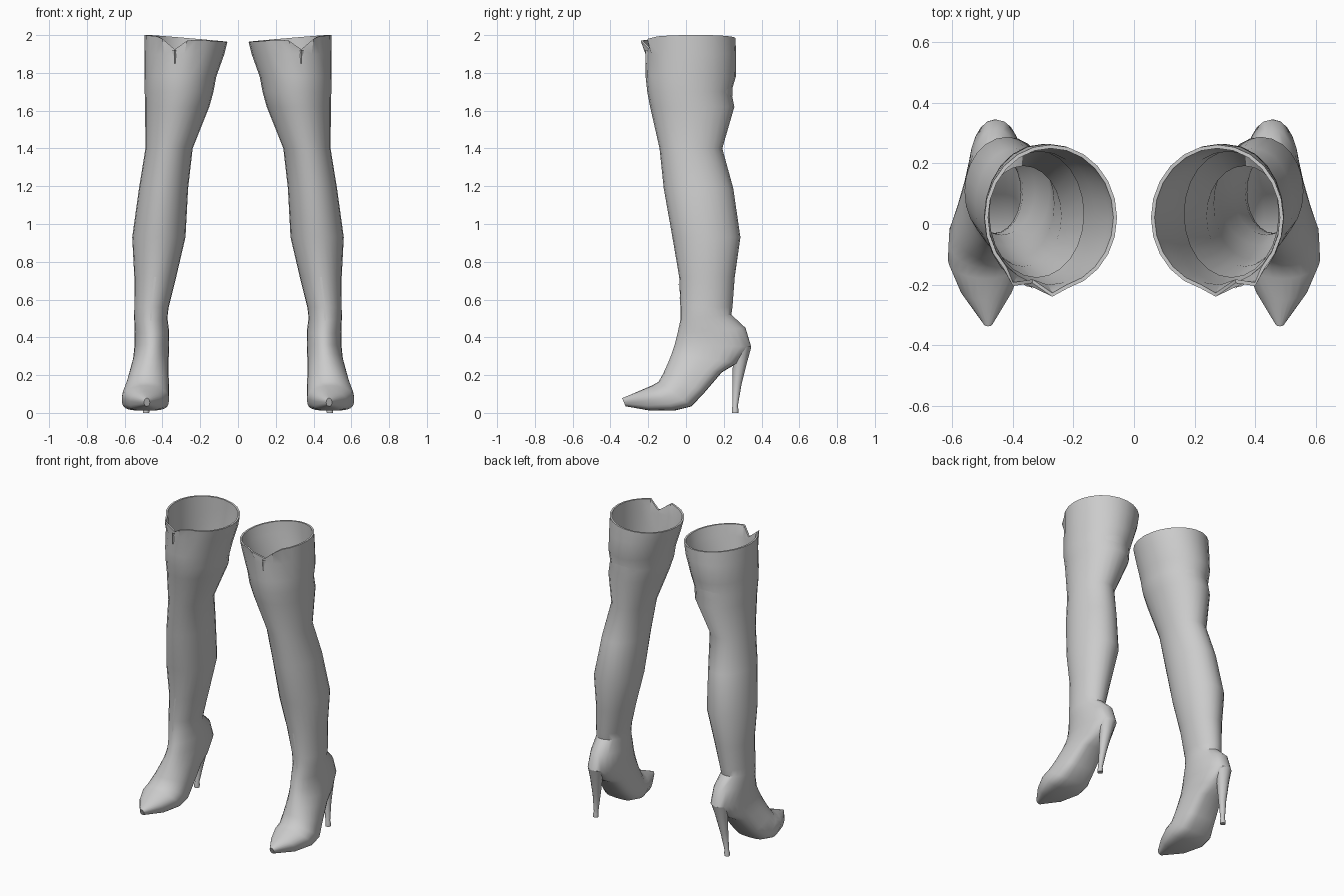
import bpy, bmesh, math

if "Cube" in bpy.data.objects:
    bpy.data.objects.remove(bpy.data.objects["Cube"])

leather = bpy.data.materials.new("grey_leather")
leather.diffuse_color = (0.6, 0.6, 0.6, 1)
leather.use_nodes = True
leather.node_tree.nodes["Principled BSDF"].inputs["Base Color"].default_value = leather.diffuse_color
N = 24

# Level leg rings: z, centre x, half width, front y, back y
SHAFT = [
    (1.90, .284, .212, -.215, .265),
    (1.78, .305, .190, -.214, .264),
    (1.70, .312, .182, -.205, .240),
    (1.62, .322, .170, -.190, .256),
    (1.40, .365, .125, -.140, .192),
    (1.19, .394, .130, -.118, .250),
    (.93, .419, .141, -.072, .288),
    (.72, .438, .111, -.036, .258),
    (.56, .458, .091, -.030, .246),
]
# Tilted foot rings: centre x, half width, front (y, z), back (y, z), sole squareness
FOOT = [
    (.462, .088, -.030, .49, .240, .52, 1),
    (.456, .091, -.045, .42, .315, .45, 1),
    (.456, .092, -.060, .36, .345, .35, .9),
    (.461, .094, -.075, .315, .270, .262, .7),
    (.468, .100, -.095, .265, .190, .215, .6),
    (.478, .112, -.120, .210, .100, .110, .55),
    (.488, .124, -.145, .165, .030, .035, .55),
    (.490, .125, -.180, .145, -.060, .012, .55),
    (.488, .086, -.250, .115, -.190, .012, .55),
    (.482, .015, -.338, .078, -.320, .035, .8),
]
STATIONS = [(cx, hw, f, z, b, z, 1) for z, cx, hw, f, b in SHAFT] + FOOT


def section(cx, hw, fy, fz, by, bz, e, angles=None, grow=0.0):
    """Ring around the leg; angle 0 is the front, +90 degrees the outer side."""
    pts = []
    my, mz = (fy + by) / 2, (fz + bz) / 2
    for a in angles or [2 * math.pi * i / N for i in range(N)]:
        c, s = math.cos(a), math.sin(a)
        if c < 0:
            c, s = -abs(c) ** e, math.copysign(abs(s) ** e, s)
        pts.append((cx + (hw + grow) * s,
                    my + (fy - my) * c - grow * c,
                    mz + (fz - mz) * c))
    return pts


def rim(inset):
    """Tilted top edge with a notch and turned-out corners at the front."""
    ring = section(.275, .219, -.220, 1.98, .262, 1.985, 1, grow=-inset)
    ring = [(x, y, z + .018 * math.sin(2 * math.pi * i / N))
            for i, (x, y, z) in enumerate(ring)]
    ring[0] = (.27, -.240 + inset, 1.97)
    ring[1] = (.335, -.195 + inset, 1.925)
    ring[2] = (.40, -.205 + inset, 1.98)
    return ring


def loft(name, rings, closed=True, cap=False):
    bm = bmesh.new()
    rows = [[bm.verts.new(p) for p in r] for r in rings]
    n = len(rows[0])
    for r0, r1 in zip(rows, rows[1:]):
        for i in range(n if closed else n - 1):
            j = (i + 1) % n
            bm.faces.new((r0[i], r0[j], r1[j], r1[i]))
    if cap:
        bm.faces.new(rows[-1])
    bmesh.ops.recalc_face_normals(bm, faces=bm.faces[:])
    me = bpy.data.meshes.new(name)
    bm.to_mesh(me)
    bm.free()
    me.materials.append(leather)
    ob = bpy.data.objects.new(name, me)
    bpy.context.collection.objects.link(ob)
    # The second boot is the mirror of the first
    mod = ob.modifiers.new("pair", 'MIRROR')
    mod.use_mirror_merge = False
    bpy.ops.object.select_all(action='DESELECT')
    ob.select_set(True)
    bpy.context.view_layer.objects.active = ob
    bpy.ops.object.shade_smooth_by_angle(angle=math.radians(40))
    return ob


# Boot body: short lining, rim, then shaft, ankle, foot and pointed toe
lining = [section(*STATIONS[i], grow=-.014) for i in (3, 1, 0)]
body = [section(*s) for s in STATIONS]
loft("boot", lining + [rim(.012), rim(0)] + body, cap=True)

# Tapered stiletto heel with a small tip: x, y, z, radius
heel = [(.458, .292, .350, .054), (.464, .286, .270, .038), (.474, .270, .150, .024),
        (.485, .260, .035, .014), (.486, .260, .022, .017), (.487, .260, 0, .017)]
loft("heel", [[(x + r * math.cos(k * math.pi / 6), y + r * math.sin(k * math.pi / 6), z)
               for k in range(12)] for x, y, z, r in heel], cap=True)

# Zips: thin raised strips down the front seam
loft("ankle_zip", [section(*s, angles=[-.05, 0, .05], grow=.004)
                   for s in STATIONS[7:10]], closed=False)
loft("top_zip", [[(.335 - w, -.203, z), (.335, -.214, z), (.335 + w, -.203, z)]
                 for z, w in ((1.922, .012), (1.85, .006))], closed=False)
